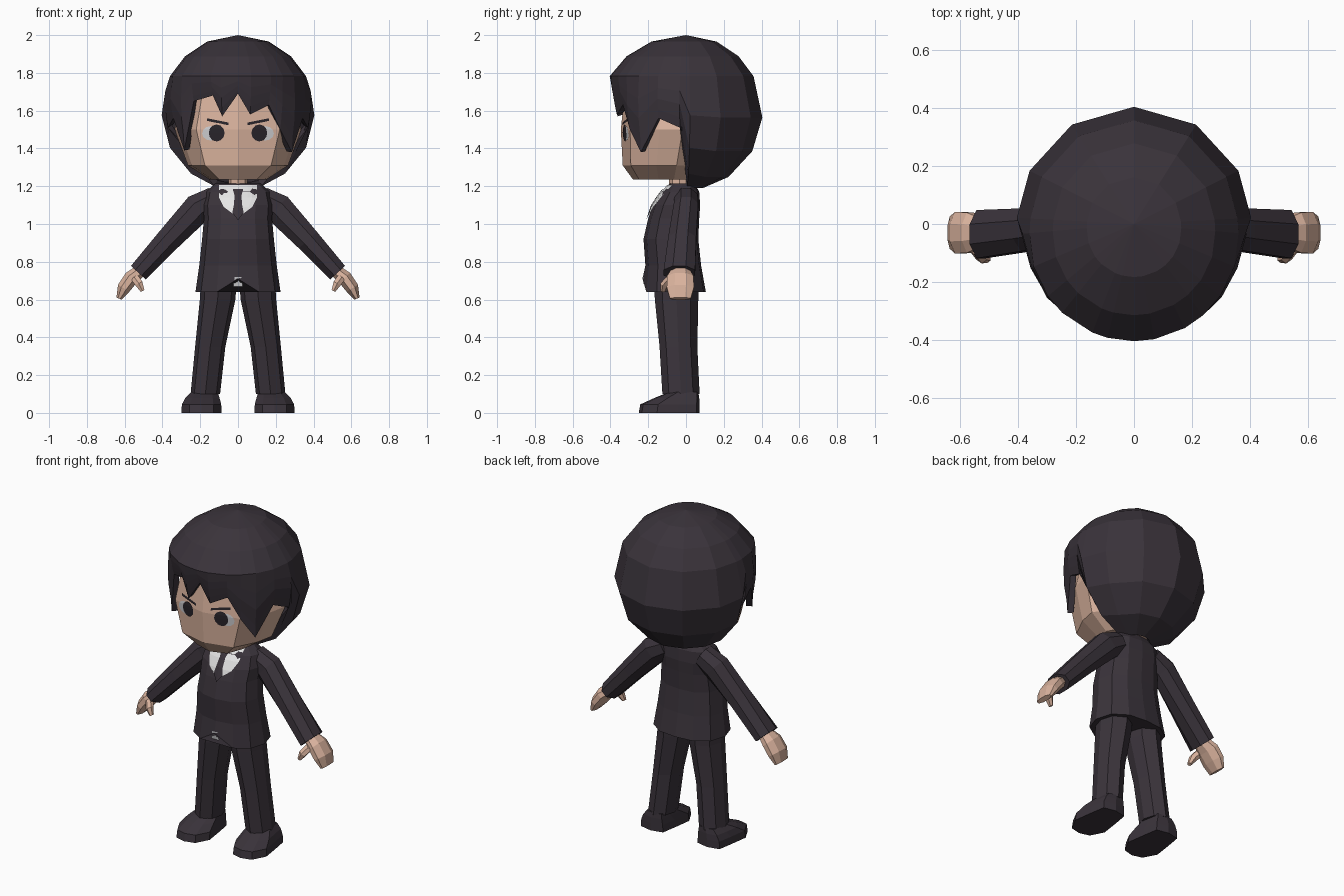
import bpy, bmesh
from math import sin, cos, acos, radians, pi
from mathutils import Vector
from mathutils.bvhtree import BVHTree

cube = bpy.data.objects.get("Cube")
if cube:
    bpy.data.objects.remove(cube)


def material(name, color):
    m = bpy.data.materials.new(name)
    m.use_nodes = True
    m.diffuse_color = (*color, 1)
    m.node_tree.nodes["Principled BSDF"].inputs["Base Color"].default_value = (*color, 1)
    return m


SUIT = material("dark plum cloth", (.042, .033, .043))
SKIN = material("warm skin", (.70, .45, .34))
WHITE = material("shirt white", (.78, .78, .78))
EYE_WHITE = material("eye grey", (.62, .62, .64))
INK = material("eye black", (.022, .018, .024))


def finish(name, bm, mat, mirror=False):
    bmesh.ops.remove_doubles(bm, verts=bm.verts, dist=.0005)
    bmesh.ops.recalc_face_normals(bm, faces=bm.faces)
    mesh = bpy.data.meshes.new(name)
    bm.to_mesh(mesh)
    bm.free()
    mesh.materials.append(mat)
    ob = bpy.data.objects.new(name, mesh)
    bpy.context.collection.objects.link(ob)
    if mirror:
        ob.modifiers.new("Mirror", "MIRROR").use_mirror_merge = False
    return ob


def skin_rings(rings, closed=True, caps=True):
    """Join rows of points with quads."""
    bm = bmesh.new()
    rows = [[bm.verts.new(p) for p in r] for r in rings]
    n = len(rows[0])
    for a, b in zip(rows, rows[1:]):
        for i in range(n if closed else n - 1):
            j = (i + 1) % n
            bm.faces.new((a[i], a[j], b[j], b[i]))
    if caps:
        bm.faces.new(rows[0])
        bm.faces.new(rows[-1])
    return bm


def level(half, z, cx, hw, yf, yb):
    """Horizontal ring from a half outline running front to back."""
    full = half + [(-x, y) for x, y in half[-2:0:-1]]
    return [Vector((cx + x * hw, (yf + yb) / 2 + y * (yb - yf) / 2, z)) for x, y in full]


def tube(name, path, mat, sides=8):
    """Limb in the xz plane; path holds x, y, z, thickness, depth."""
    rings = []
    for i, (x, y, z, t, d) in enumerate(path):
        a, b = path[max(i - 1, 0)], path[min(i + 1, len(path) - 1)]
        along = Vector((b[0] - a[0], 0, b[2] - a[2])).normalized()
        across = Vector((-along.z, 0, along.x))
        rings.append([Vector((x, y, z)) + across * t * cos(k) + Vector((0, d * sin(k), 0))
                      for k in (2 * pi * (s + .5) / sides for s in range(sides))])
    return finish(name, skin_rings(rings), mat, True)


def decal(name, target, rows, mat, lift=.006, cols=8, mirror=False):
    """Thin plate laid on the front of target; rows hold z, x1, x2 (+ z slope)."""
    tree = BVHTree.FromPolygons([v.co for v in target.data.vertices],
                                [p.vertices[:] for p in target.data.polygons])
    grid = []
    for z, x1, x2, *slope in rows:
        line = []
        for i in range(cols + 1):
            x = x1 + (x2 - x1) * i / cols
            zz = z + (slope[0] * (x - x1) if slope else 0)
            hit = tree.ray_cast(Vector((x, -2, zz)), Vector((0, 1, 0)))[0]
            line.append((x, (hit.y if hit else -.08) - lift, zz))
        grid.append(line)
    return finish(name, skin_rings(grid, False, False), mat, mirror)


def disc(cx, cz, rx, rz, n=6):
    return [(cz + rz * cos(pi * i / n), cx - rx * sin(pi * i / n), cx + rx * sin(pi * i / n))
            for i in range(n + 1)]


# Head and neck
FACE = [(0, -1), (.66, -.82), (.92, -.25), (1, .2), (.6, .8), (0, 1)]
head = finish("head", skin_rings([level(FACE, z, 0, *r) for z, *r in (
    (1.235, .15, -.28, .08), (1.31, .265, -.335, .14), (1.5, .335, -.345, .2),
    (1.75, .27, -.32, .2))]), SKIN)
ROUND = [(0, -1), (.75, -.65), (1, 0), (.75, .65), (0, 1)]
finish("neck", skin_rings([level(ROUND, z, 0, .05, -.09, .02) for z in (1.17, 1.27)]), SKIN)

# Eyes and brows
decal("eye_whites", head, disc(.145, 1.48, .045, .038), EYE_WHITE, .004, mirror=True)
decal("pupils", head, disc(.113, 1.482, .042, .045), INK, .007, mirror=True)
decal("brows", head, [(1.537, .05, .165, .2), (1.523, .05, .165, .2)], INK, .006, mirror=True)

# Hair: columns of angle and hem height, the front ones making a ragged fringe
MID, TALL, WIDE = 1.59, .41, .405
COLUMNS = [(-50, 1.39), (-39, 1.65), (-21, 1.68), (-13, 1.57), (0, 1.69), (10, 1.58),
           (26, 1.63), (37, 1.5), (50, 1.38), (67, 1.56), (85, 1.51), (93, 1.2),
           (117, 1.19), (148, 1.19), (180, 1.19), (212, 1.19), (243, 1.19), (267, 1.2),
           (275, 1.51), (293, 1.56)]
CROWN = radians(62)


def strand(deg, hem):
    a = radians(deg)
    front = max(0, cos(a))
    is_front = cos(a) > .05
    end = acos((hem - MID) / TALL)
    pts = []
    for phi in (0, CROWN * .38, CROWN * .7, CROWN):
        pts.append((WIDE * sin(phi) * (1 + .13 * front), MID + TALL * cos(phi)))
    top_r = pts[-1][0]
    for k in (.3, .55, .8, 1):
        phi = CROWN + (end - CROWN) * k
        r = WIDE * sin(phi)
        if is_front:
            full = max(r, top_r)
            r = full + (.372 - full) * k ** 1.5
        pts.append((r, MID + TALL * cos(phi)))
    return [Vector((r * sin(a), -r * cos(a), z)) for r, z in pts]


strands = [strand(*c) for c in COLUMNS]
hair = finish("hair", skin_rings(list(zip(*strands)), caps=False), SUIT)
shell = hair.modifiers.new("Thickness", "SOLIDIFY")
shell.thickness, shell.offset = .035, -1

# Jacket, with a small notch at the front hem
CHEST = [(0, -1), (.5, -.88), (.87, -.55), (1, 0), (.87, .6), (.5, .93), (0, 1)]
rings = [level(CHEST, z, 0, *r) for z, *r in (
    (.64, .225, -.23, .105), (.78, .205, -.215, .08), (.92, .19, -.225, .065),
    (1.03, .18, -.2, .07), (1.1, .185, -.175, .075), (1.17, .17, -.13, .07),
    (1.215, .12, -.085, .045))]
rings[0][0].z = .71
jacket = finish("jacket", skin_rings(rings), SUIT)

# Shirt front, tie and shirt tail
decal("shirt_front", jacket, [(1.207, -.1, .1), (1.14, -.1, .1), (1.09, -.075, .075),
                              (1.06, -.035, .035), (1.04, 0, 0)], WHITE)
decal("tie", jacket, [(1.185, -.028, .028), (1.15, -.018, .018), (1.1, -.022, .022),
                      (1.06, -.03, .03), (1.02, 0, 0)], SUIT, .0095)
decal("shirt_tail", jacket, [(.72, -.018, .018), (.67, -.025, .025)], EYE_WHITE, .003, 4)

# Sleeves, hands and thumbs
tube("sleeves", [(.12, .0, 1.135, .07, .065), (.21, .0, 1.085, .085, .07),
                 (.37, -.02, .915, .07, .08), (.527, -.035, .742, .058, .09)], SUIT)
tube("hands", [(.515, -.03, .755, .035, .05), (.565, -.03, .715, .042, .075),
               (.605, -.03, .66, .038, .078), (.63, -.03, .605, .016, .06)], SKIN)
tube("thumbs", [(.55, -.08, .72, .025, .025), (.525, -.112, .685, .024, .024),
                (.505, -.12, .645, .012, .014)], SKIN, 6)

# Trousers
finish("trouser_legs", skin_rings([level(ROUND, z, *r) for z, *r in (
    (.72, .1, .095, -.17, .07), (.6, .108, .094, -.165, .065), (.35, .147, .08, -.14, .06),
    (.1, .173, .078, -.125, .072))]), SUIT, True)

# Shoes: wide rounded toe, straight heel, low vamp
SOLE = [(0, -1), (.6, -.9), (1, -.4), (.85, .3), (.7, .9), (0, 1)]
finish("shoes", skin_rings([level(SOLE, z, *r) for z, *r in (
    (0, .193, .107, -.25, .072), (.045, .193, .104, -.242, .072),
    (.08, .188, .09, -.165, .07), (.11, .178, .07, -.09, .065))]), SUIT, True)
